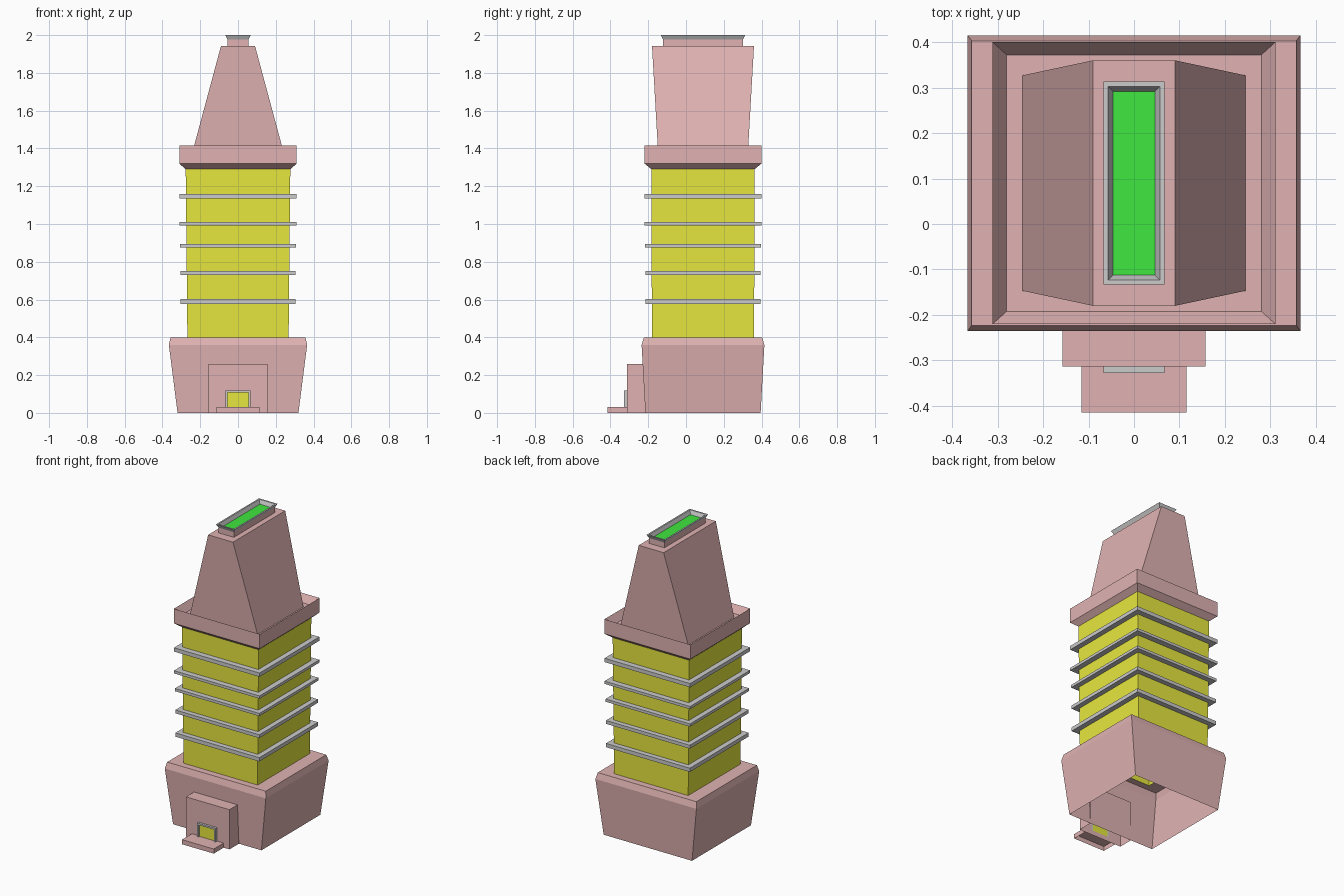
import bpy, bmesh

if "Cube" in bpy.data.objects:
    bpy.data.objects.remove(bpy.data.objects["Cube"])

CY = 0.09  # tower centre along y


def material(name, rgb):
    m = bpy.data.materials.new(name)
    m.diffuse_color = (*rgb, 1)
    m.use_nodes = True
    m.node_tree.nodes["Principled BSDF"].inputs["Base Color"].default_value = m.diffuse_color
    return m


PINK = material("pink_stone", (0.75, 0.45, 0.45))
YELLOW = material("yellow_glow", (0.8, 0.8, 0.05))
GREEN = material("green_glow", (0.05, 0.8, 0.05))


def finish(name, bm, mat):
    me = bpy.data.meshes.new(name)
    bm.to_mesh(me)
    bm.free()
    ob = bpy.data.objects.new(name, me)
    bpy.context.collection.objects.link(ob)
    if mat:
        me.materials.append(mat)
    return ob


def loft(name, sections, mat=None, cap_top=False):
    """Skin a stack of rectangles given as (z, half x, half y)."""
    bm = bmesh.new()
    loops = [[bm.verts.new((sx * hx, CY + sy * hy, z))
              for sx, sy in ((-1, -1), (1, -1), (1, 1), (-1, 1))]
             for z, hx, hy in sections]
    for a, b in zip(loops, loops[1:]):
        for i in range(4):
            j = (i + 1) % 4
            bm.faces.new((a[i], a[j], b[j], b[i]))
    if cap_top:
        bm.faces.new(loops[-1])
    return finish(name, bm, mat)


def box(name, x, y, z, mat=None, open_bottom=False):
    bm = bmesh.new()
    bmesh.ops.create_cube(bm, size=1)
    for v in bm.verts:
        v.co = [r[0] + (c + 0.5) * (r[1] - r[0]) for c, r in zip(v.co, (x, y, z))]
    if open_bottom:
        bm.normal_update()
        down = [f for f in bm.faces if f.normal.z < -0.5]
        bmesh.ops.delete(bm, geom=down, context='FACES_ONLY')
    return finish(name, bm, mat)


# Hollow flared base with a chamfered top
loft("base", [(0, 0.32, 0.305), (0.36, 0.366, 0.325), (0.40, 0.357, 0.313),
              (0.40, 0.268, 0.27)], PINK)

# Glowing shaft with five grey rings
loft("shaft", [(0.40, 0.268, 0.27), (0.80, 0.272, 0.272), (1.29, 0.277, 0.273)], YELLOW)
for i, (z0, z1, h) in enumerate([(0.577, 0.602, 0.304), (0.73, 0.752, 0.304),
                                 (0.875, 0.893, 0.306), (0.992, 1.01, 0.31),
                                 (1.135, 1.16, 0.31)]):
    loft(f"shaft_ring_{i + 1}", [(z0, 0.265, 0.265), (z0, h, h), (z1, h, h),
                                 (z1, 0.265, 0.265)])

# Cornice whose inside slopes down to the roof floor
loft("cornice", [(1.29, 0.277, 0.273), (1.32, 0.311, 0.31), (1.415, 0.311, 0.31),
                 (1.367, 0.28, 0.282), (1.367, 0.245, 0.237)], PINK)

# Wedge roof: narrows in x, widens in y
loft("roof", [(1.367, 0.245, 0.237), (1.943, 0.09, 0.27)], PINK, cap_top=True)

# Chimney neck, grey flared rim and glowing vent
loft("chimney_neck", [(1.943, 0.055, 0.212), (1.977, 0.055, 0.212)], PINK)
loft("chimney_rim", [(1.977, 0.055, 0.212), (2.0, 0.067, 0.223), (2.0, 0.057, 0.213),
                     (1.975, 0.046, 0.202)])
loft("chimney_vent", [(1.97, 0.046, 0.202), (1.975, 0.046, 0.202)], GREEN, cap_top=True)

# Entrance block and step, open underneath
box("entrance", (-0.157, 0.157), (-0.313, -0.215), (0, 0.26), PINK, True)
box("step", (-0.115, 0.115), (-0.415, -0.312), (0, 0.03), PINK, True)

# Door with a three-sided grey frame
box("door", (-0.055, 0.055), (-0.318, -0.312), (0.03, 0.108), YELLOW)
for side, x in (("left", (-0.067, -0.055)), ("right", (0.055, 0.067))):
    box(f"door_frame_{side}", x, (-0.328, -0.312), (0.03, 0.108))
box("door_frame_top", (-0.067, 0.067), (-0.328, -0.312), (0.108, 0.119))
